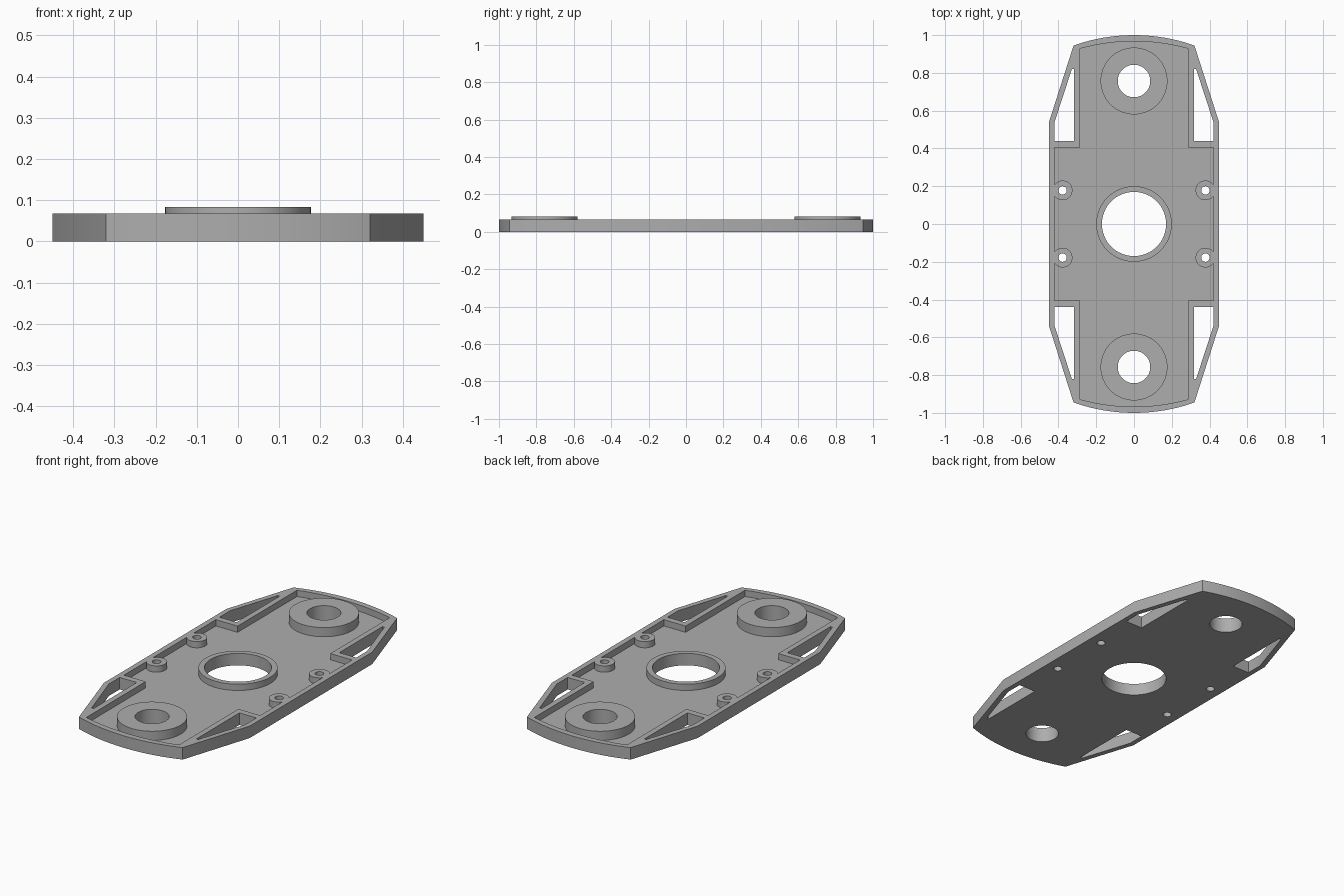
import bpy, bmesh, math

RIM, FLOOR, BOSS = 0.067, 0.032, 0.083   # heights of rim, pocket floor, end bosses

if "Cube" in bpy.data.objects:
    bpy.data.objects.remove(bpy.data.objects["Cube"])

grey = bpy.data.materials.new("matte grey")
grey.use_nodes = True
grey.diffuse_color = (0.42, 0.42, 0.42, 1)
grey.node_tree.nodes["Principled BSDF"].inputs["Base Color"].default_value = (0.42, 0.42, 0.42, 1)


def prism(name, points, z0, z1):
    """Extrude a closed 2D outline from z0 to z1."""
    bm = bmesh.new()
    face = bm.faces.new([bm.verts.new((x, y, z0)) for x, y in points])
    moved = bmesh.ops.extrude_face_region(bm, geom=[face])["geom"]
    bmesh.ops.translate(bm, vec=(0, 0, z1 - z0),
                        verts=[v for v in moved if isinstance(v, bmesh.types.BMVert)])
    bmesh.ops.recalc_face_normals(bm, faces=bm.faces)
    mesh = bpy.data.meshes.new(name)
    bm.to_mesh(mesh)
    bm.free()
    mesh.materials.append(grey)
    obj = bpy.data.objects.new(name, mesh)
    bpy.context.collection.objects.link(obj)
    return obj


def disc(name, x, y, r, z0, z1, n=64):
    ring = [(x + r * math.cos(math.tau * i / n), y + r * math.sin(math.tau * i / n))
            for i in range(n)]
    return prism(name, ring, z0, z1)


def bowed_end(half_width, corner_y, tip_y, n=24):
    """Arc from right to left corner, bulging to tip_y in the middle."""
    rise = tip_y - corner_y
    r = (half_width ** 2 + rise ** 2) / (2 * rise)
    a = math.asin(half_width / r)
    angles = [a - 2 * a * i / n for i in range(n + 1)]
    return [(r * math.sin(t), tip_y - r + r * math.cos(t)) for t in angles]


def symmetric(end, side):
    """Close an outline from its back end and its back left side points."""
    back = side + end + [(-x, y) for x, y in reversed(side)]
    return back + [(-x, -y) for x, y in back]


def combine(target, tool, operation):
    mod = target.modifiers.new(tool.name, 'BOOLEAN')
    mod.operation = operation
    mod.solver = 'EXACT'
    mod.object = tool
    bpy.context.view_layer.objects.active = target
    bpy.ops.object.modifier_apply(modifier=mod.name)
    bpy.data.objects.remove(tool)


# Outer body with bowed ends and tapered corners
plate = prism("base_plate", symmetric(bowed_end(0.32, 0.945, 1.0), [(0.45, 0.54)]), 0, RIM)

# Recessed cross-shaped pocket leaving a thin rim
pocket = symmetric(bowed_end(0.286, 0.928, 0.967), [(0.42, 0.405), (0.286, 0.405)])
combine(plate, prism("pocket", pocket, FLOOR, 0.2), 'DIFFERENCE')

# Round features: x, y, outer radius, hole radius, top height
features = [("center_ring", 0, 0, 0.2, 0.17, RIM)]
for s in (-1, 1):
    features.append(("end_boss", 0, s * 0.757, 0.177, 0.086, BOSS))
    for t in (-1, 1):
        features.append(("screw_post", s * 0.378, t * 0.178, 0.052, 0.022, RIM))

for name, x, y, outer, inner, top in features:
    combine(plate, disc(name, x, y, outer, FLOOR / 2, top), 'UNION')
for name, x, y, outer, inner, top in features:
    combine(plate, disc(name + "_hole", x, y, inner, -0.1, 0.2), 'DIFFERENCE')

# Corner openings between the pocket wall and the outer frame
opening = [(0.317, 0.44), (0.422, 0.44), (0.422, 0.535), (0.329, 0.82), (0.317, 0.82)]
for sx in (-1, 1):
    for sy in (-1, 1):
        cutter = prism("corner_opening", [(sx * x, sy * y) for x, y in opening], -0.1, 0.2)
        combine(plate, cutter, 'DIFFERENCE')

# Smooth round walls, crisp edges
bpy.ops.object.select_all(action='DESELECT')
plate.select_set(True)
bpy.context.view_layer.objects.active = plate
bpy.ops.object.shade_smooth_by_angle(angle=math.radians(25))
